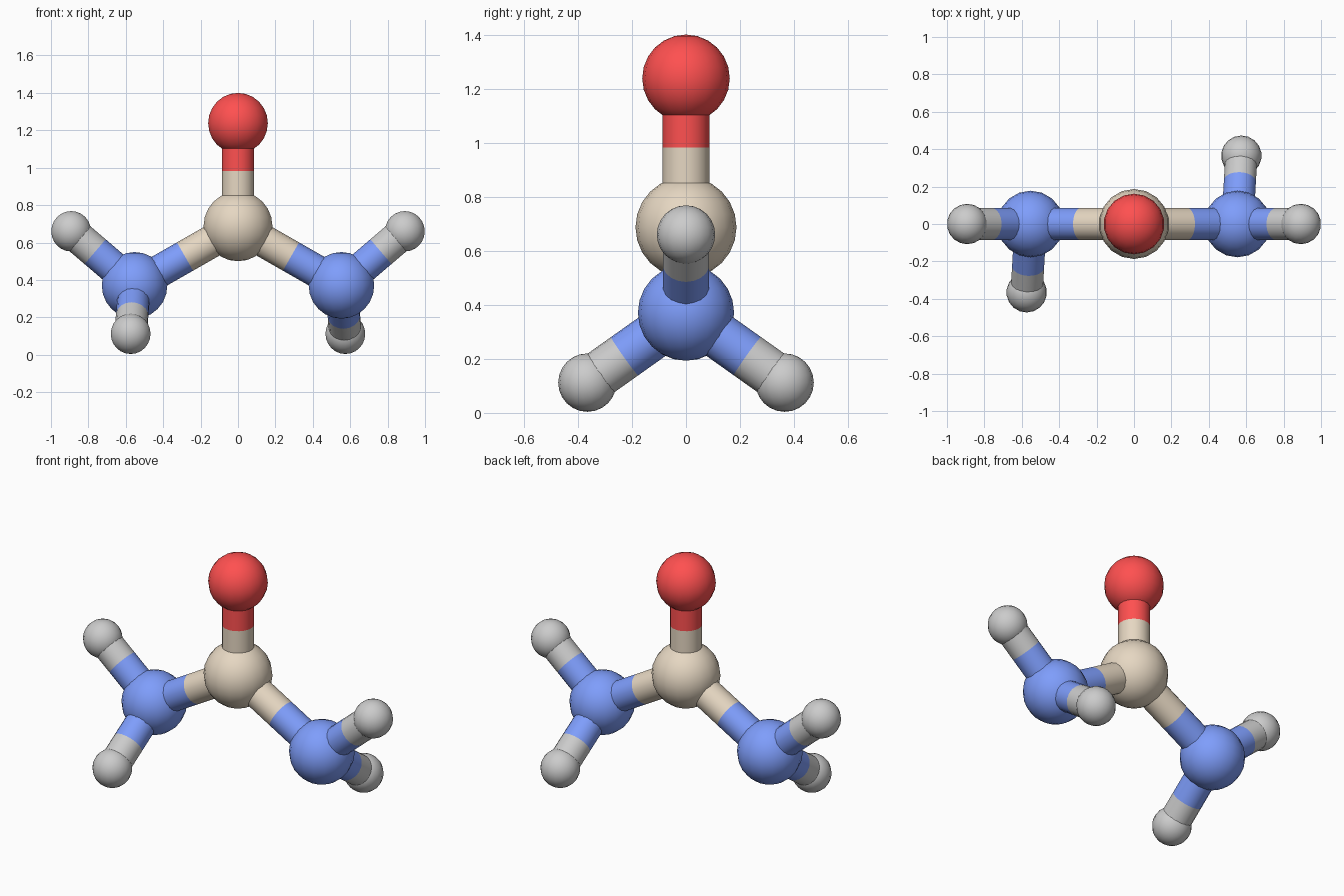
import bpy
from mathutils import Vector

if "Cube" in bpy.data.objects:
    bpy.data.objects.remove(bpy.data.objects["Cube"])

COLORS = {"oxygen": (1.0, 0.08, 0.08, 1), "nitrogen": (0.21, 0.34, 0.97, 1),
          "carbon": (0.79, 0.68, 0.54, 1)}
RADIUS = {"oxygen": 0.162, "nitrogen": 0.178, "carbon": 0.187, "hydrogen": 0.108}
BOND_RADIUS = 0.087

materials = {}
for kind, color in COLORS.items():
    materials[kind] = bpy.data.materials.new(kind)
    materials[kind].diffuse_color = color


def finish(name, kind):
    ob = bpy.context.object
    ob.name = name
    if kind in materials:
        ob.data.materials.append(materials[kind])
    bpy.ops.object.shade_smooth()
    return ob


def atom(name, kind, pos):
    bpy.ops.mesh.primitive_uv_sphere_add(segments=18, ring_count=12,
                                         radius=RADIUS[kind], location=pos)
    finish(name, kind)
    return name, kind, Vector(pos)


def half_bond(name, kind, start, end):
    axis = end - start
    bpy.ops.mesh.primitive_cylinder_add(vertices=18, radius=BOND_RADIUS,
                                        depth=axis.length, end_fill_type='NOTHING',
                                        location=(start + end) / 2)
    ob = finish(name, kind)
    ob.rotation_euler = axis.to_track_quat('Z', 'Y').to_euler()


def bond(a, b):
    # the colour changes in proportion to the two atom sizes
    ra, rb = RADIUS[a[1]], RADIUS[b[1]]
    split = a[2].lerp(b[2], ra / (ra + rb))
    half_bond(f"bond_{a[0]}_to_{b[0]}_near", a[1], a[2], split)
    half_bond(f"bond_{a[0]}_to_{b[0]}_far", b[1], split, b[2])


# central column
carbon = atom("carbon", "carbon", (0, 0, 0.687))
oxygen = atom("oxygen", "oxygen", (0, 0, 1.238))
bond(carbon, oxygen)

# two arms, each the other turned half way round z
for side, s in (("left", -1), ("right", 1)):
    nitrogen = atom(f"{side}_nitrogen", "nitrogen", (s * 0.553, 0, 0.371))
    upper = atom(f"{side}_upper_hydrogen", "hydrogen", (s * 0.892, 0, 0.66))
    lower = atom(f"{side}_lower_hydrogen", "hydrogen", (s * 0.574, s * 0.365, 0.112))
    bond(carbon, nitrogen)
    bond(nitrogen, upper)
    bond(nitrogen, lower)

for m in bpy.data.materials:
    if m.users and not m.is_grease_pencil:
        m.use_nodes = True
        m.node_tree.nodes["Principled BSDF"].inputs["Base Color"].default_value = m.diffuse_color
